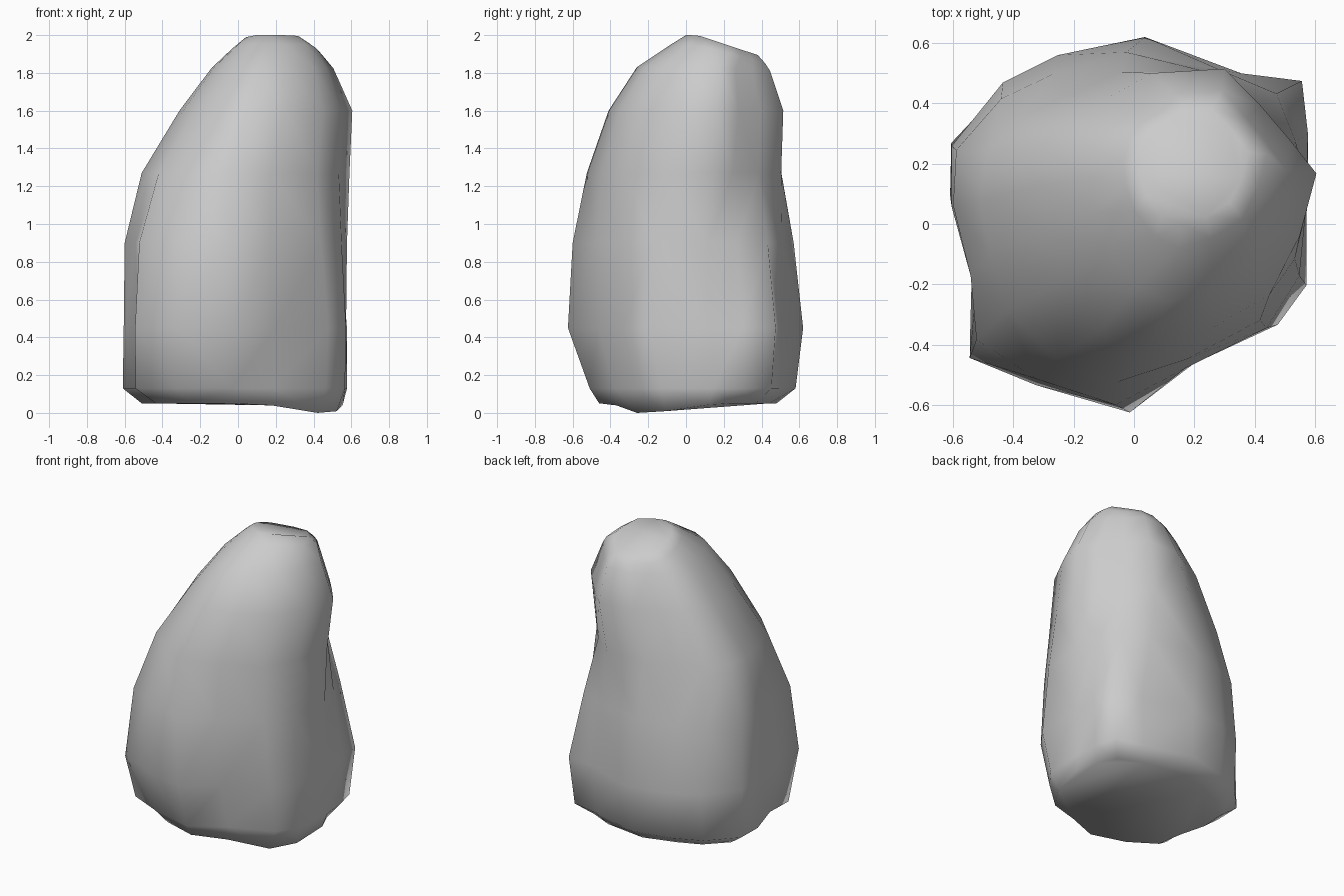
import bpy, bmesh, math

if "Cube" in bpy.data.objects:
    bpy.data.objects.remove(bpy.data.objects["Cube"])

# Cross-sections of the boulder, counter-clockwise from the right side
LOWER = [(.575, .12), (.58, .3), (.56, .475), (.36, .5), (.04, .62), (-.25, .56), (-.43, .47), (-.6, .26),
         (-.6, .06), (-.52, -.22), (-.54, -.44), (-.32, -.53), (-.01, -.62), (.2, -.46), (.48, -.33), (.575, -.2)]
UPPER = [(.605, .16), (.52, .27), (.42, .39), (.3, .515), (.06, .5), (-.08, .42), (-.2, .36), (-.29, .26),
         (-.31, .12), (-.29, -.03), (-.23, -.2), (-.1, -.36), (.05, -.43), (.25, -.37), (.45, -.25), (.55, -.05)]

# Height, x range, y range, blend from lower to upper section, backward slope
LEVELS = [(.055, -.51, .555, -.46, .48, .5, 0),
          (.13, -.61, .577, -.51, .58, .15, 0),
          (.45, -.605, .577, -.625, .62, 0, 0),
          (.9, -.60, .577, -.60, .57, .4, 0),
          (1.27, -.51, .59, -.525, .505, .85, 0),
          (1.6, -.31, .605, -.41, .515, 1, 0),
          (1.83, -.14, .505, -.26, .445, 1, .05),
          (1.95, -.04, .44, -.08, .42, 1, .28),
          (2.0, .01, .38, .0, .38, 1, .33)]


def unit(points):
    """Scale an outline into the 0..1 box."""
    xs, ys = zip(*points)
    return [((x - min(xs)) / (max(xs) - min(xs)), (y - min(ys)) / (max(ys) - min(ys))) for x, y in points]


low, high = unit(LOWER), unit(UPPER)
bm = bmesh.new()
rings = []
for i, (z, x0, x1, y0, y1, t, slope) in enumerate(LEVELS):
    mixed = unit([(a[0] * (1 - t) + b[0] * t, a[1] * (1 - t) + b[1] * t) for a, b in zip(low, high)])
    ring = []
    for u, v in mixed:
        x, y = x0 + u * (x1 - x0), y0 + v * (y1 - y0)
        # the underside dips to the ground at the front right, the crown slopes to the back
        dip = .06 * max(0, 1 - math.hypot(x - .47, y + .22) / .4) if i == 0 else 0
        ring.append(bm.verts.new((x, y, z - dip - slope * max(0, y - .06))))
    rings.append(ring)

# Skin, underside and crown
n = len(LOWER)
for a, b in zip(rings, rings[1:]):
    for k in range(n):
        bm.faces.new((a[k], a[(k + 1) % n], b[(k + 1) % n], b[k]))
bm.faces.new(rings[0][::-1])
bm.faces.new(rings[-1])
bmesh.ops.triangulate(bm, faces=bm.faces[:])
bmesh.ops.recalc_face_normals(bm, faces=bm.faces[:])

# Stand exactly on the ground
lowest = min(v.co.z for v in bm.verts)
for v in rings[0]:
    v.co.z -= lowest

mesh = bpy.data.meshes.new("boulder")
bm.to_mesh(mesh)
bm.free()
for p in mesh.polygons:
    p.use_smooth = True
boulder = bpy.data.objects.new("boulder", mesh)
bpy.context.collection.objects.link(boulder)
